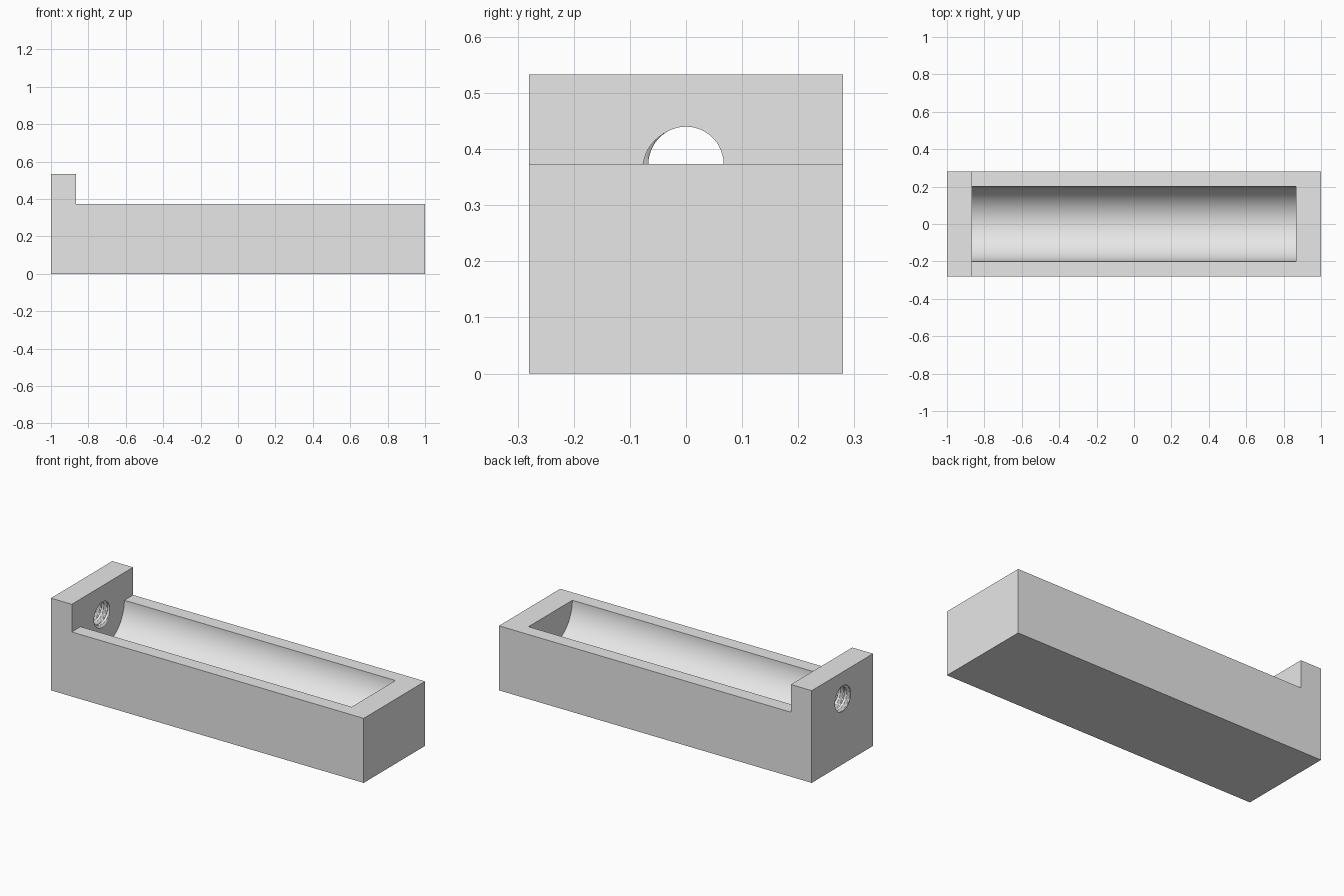
import bpy, bmesh, math

if "Cube" in bpy.data.objects:
    bpy.data.objects.remove(bpy.data.objects["Cube"])

WALL_X, STEP_Z, TOP_Z, HALF_Y = -0.867, 0.373, 0.533, 0.28

grey = bpy.data.materials.new("light grey")
grey.diffuse_color = (0.8, 0.8, 0.8, 1)
grey.use_nodes = True
grey.node_tree.nodes["Principled BSDF"].inputs["Base Color"].default_value = grey.diffuse_color


def loft(name, rings):
    """Closed solid through a series of equal-length point rings."""
    bm = bmesh.new()
    rows = [[bm.verts.new(p) for p in ring] for ring in rings]
    n = len(rows[0])
    for a, b in zip(rows, rows[1:]):
        for i in range(n):
            j = (i + 1) % n
            bm.faces.new((a[i], a[j], b[j], b[i]))
    bm.faces.new(rows[0])
    bm.faces.new(rows[-1])
    bmesh.ops.recalc_face_normals(bm, faces=bm.faces)
    mesh = bpy.data.meshes.new(name)
    bm.to_mesh(mesh)
    bm.free()
    mesh.materials.append(grey)
    obj = bpy.data.objects.new(name, mesh)
    bpy.context.collection.objects.link(obj)
    return obj


def cut(target, cutter):
    """Subtract the cutter, apply the result and remove the cutter."""
    mod = target.modifiers.new("cut", 'BOOLEAN')
    mod.operation, mod.solver, mod.object = 'DIFFERENCE', 'EXACT', cutter
    bpy.context.view_layer.objects.active = target
    bpy.ops.object.modifier_apply(modifier=mod.name)
    bpy.data.objects.remove(cutter)


# Body: L-shaped side profile with a raised wall at the left end
side = [(-1, 0), (1, 0), (1, STEP_Z), (WALL_X, STEP_Z), (WALL_X, TOP_Z), (-1, TOP_Z)]
body = loft("cradle_body", [[(x, y, z) for x, z in side] for y in (-HALF_Y, HALF_Y)])

# Half-round trough along the top
arc = [(0.2 * math.cos(math.pi * (1 + i / 64)), 0.2 * math.sin(math.pi * (1 + i / 64)))
       for i in range(65)]
section = [(-0.2, 0.1)] + arc + [(0.2, 0.1)]
section = [(y, min(z, 0.02) + STEP_Z) for y, z in section]
cut(body, loft("trough_cutter", [[(x, y, z) for y, z in section] for x in (WALL_X, -WALL_X)]))

# Threaded hole through the wall: radius swells along a helix
PITCH, MINOR, DEPTH, SIDES, STEPS = 0.04, 0.067, 0.014, 48, 56


def thread_radius(x, angle):
    phase = (angle - math.radians(235)) / math.tau - (x - WALL_X) / PITCH
    off = abs((phase + 0.5) % 1 - 0.5)          # 0 at the groove centre
    return MINOR + DEPTH * min(1, max(0, (0.3 - off) / 0.22))


rings = []
for k in range(STEPS + 1):
    x = -1.004 + k * (WALL_X + 1.008) / STEPS
    ring = []
    for i in range(SIDES):
        a = math.tau * i / SIDES
        r = thread_radius(x, a)
        ring.append((x, r * math.cos(a), STEP_Z + r * math.sin(a)))
    rings.append(ring)
cut(body, loft("thread_cutter", rings))

# Smooth the trough, keep the edges sharp
body.select_set(True)
bpy.context.view_layer.objects.active = body
bpy.ops.object.shade_smooth_by_angle(angle=math.radians(25))
